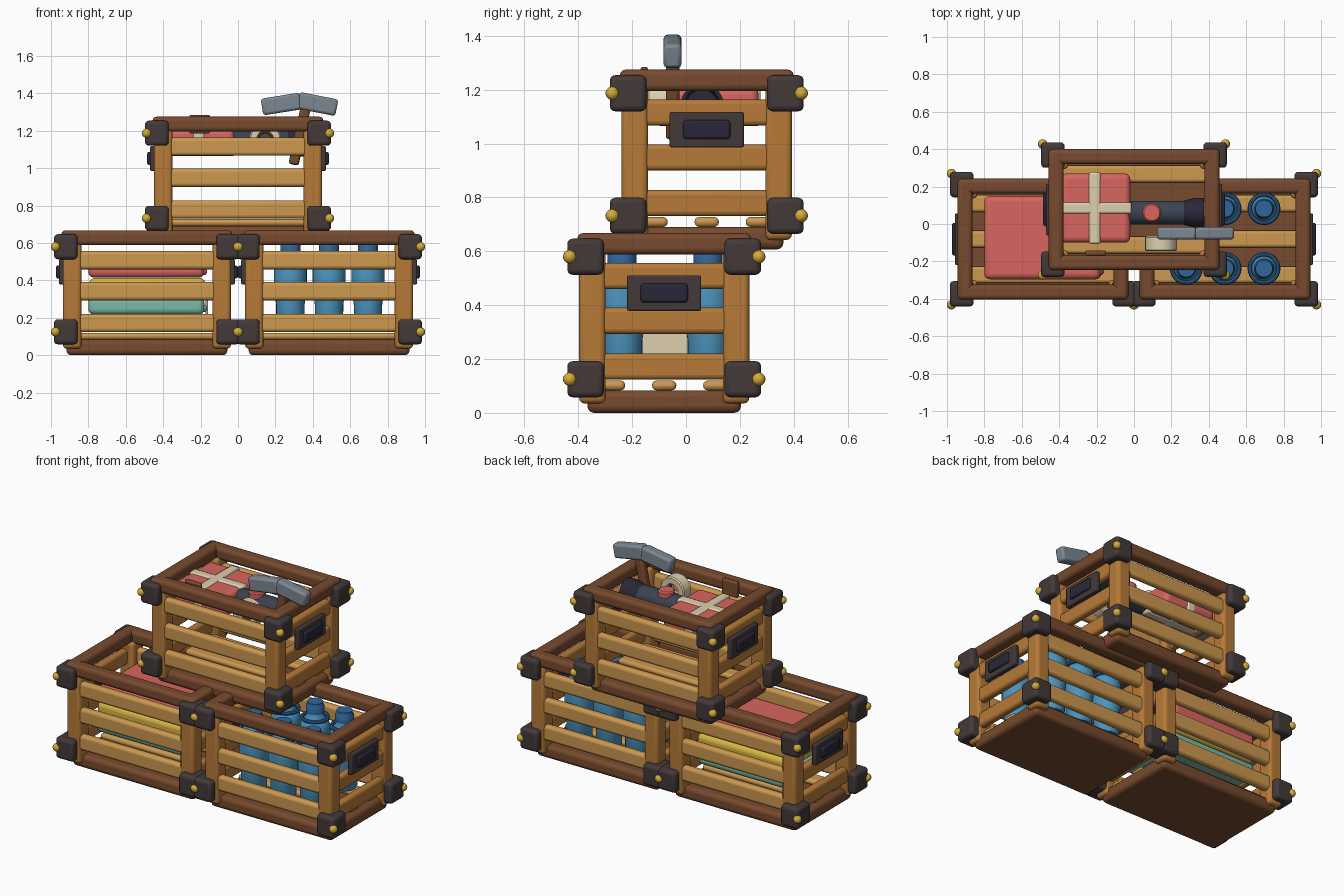
import bpy, bmesh, math
from mathutils import Vector, Matrix

if "Cube" in bpy.data.objects:
    bpy.data.objects.remove(bpy.data.objects["Cube"])


def mat(name, hexcol):
    rgb = [int(hexcol[i:i + 2], 16) / 255 for i in (0, 2, 4)]
    m = bpy.data.materials.new(name)
    m.diffuse_color = [c / 12.92 if c < 0.04 else ((c + 0.055) / 1.055) ** 2.4 for c in rgb] + [1]
    m.use_nodes = True
    m.node_tree.nodes["Principled BSDF"].inputs["Base Color"].default_value = m.diffuse_color
    return m


TAN, WOOD = mat("tan_wood", "CC9850"), mat("orange_wood", "B67A38")
BROWN, IRON = mat("dark_wood", "774A2E"), mat("iron", "433939")
BRASS, NAVY = mat("brass", "D4AC3A"), mat("navy", "292738")
RED, CREAM = mat("red", "D8655F"), mat("cream", "DDD0B0")
YELLOW, TEAL = mat("yellow", "D8B544"), mat("teal", "7DB9A8")
BLUE, DEEP = mat("blue", "4C94BE"), mat("deep_blue", "30659A")
STEEL, BODY = mat("steel", "7C8791"), mat("torch_grey", "3B4350")


def finish(bm, name, material, bevel=0, segs=2):
    me = bpy.data.meshes.new(name)
    bmesh.ops.recalc_face_normals(bm, faces=bm.faces)
    bm.to_mesh(me)
    bm.free()
    ob = bpy.data.objects.new(name, me)
    bpy.context.collection.objects.link(ob)
    me.materials.append(material)
    if bevel:
        mod = ob.modifiers.new("bevel", "BEVEL")
        mod.width, mod.segments, mod.limit_method = bevel, segs, 'ANGLE'
    bpy.ops.object.select_all(action='DESELECT')
    bpy.context.view_layer.objects.active = ob
    ob.select_set(True)
    bpy.ops.object.shade_smooth_by_angle(angle=math.radians(40))
    return ob


def box(name, c, size, material, bevel=0.01, segs=2, tilt=0):
    """Bevelled box; tilt is a rotation about y."""
    bm = bmesh.new()
    bmesh.ops.create_cube(bm, size=1)
    bmesh.ops.transform(bm, verts=bm.verts, matrix=Matrix.Diagonal((*size, 1)))
    ob = finish(bm, name, material, bevel, segs)
    ob.location, ob.rotation_euler = c, (0, tilt, 0)
    return ob


def lathe(name, c, profile, material, axis='Z', steps=28):
    """Revolve (radius, height) points, then point the axis along X, Y or Z."""
    bm = bmesh.new()
    vs = [bm.verts.new((r, 0, h)) for r, h in profile]
    es = [bm.edges.new(p) for p in zip(vs, vs[1:])]
    bmesh.ops.spin(bm, geom=vs + es, axis=(0, 0, 1), cent=(0, 0, 0), steps=steps, angle=2 * math.pi)
    bmesh.ops.remove_doubles(bm, verts=bm.verts, dist=1e-5)
    ob = finish(bm, name, material)
    ob.location = c
    ob.rotation_euler = {'X': (0, math.pi / 2, 0), 'Y': (-math.pi / 2, 0, 0), 'Z': (0, 0, 0)}[axis]
    return ob


def ring(name, c, major, minor, material, axis='Z'):
    pts = [(major + minor * math.cos(i * math.pi / 4), minor * math.sin(i * math.pi / 4)) for i in range(9)]
    return lathe(name, c, pts, material, axis)


def ball(name, c, r, material):
    bm = bmesh.new()
    bmesh.ops.create_uvsphere(bm, u_segments=16, v_segments=10, radius=r)
    ob = finish(bm, name, material)
    ob.location = c
    return ob


def crate(tag, cx, cy, cz):
    o = Vector((cx, cy, cz))

    def part(name, c, size, m, b=0.015, s=2):
        return box(f"{tag}_{name}", o + Vector(c), size, m, b, s)

    part("base", (0, 0, .042), (.86, .57, .084), BROWN, .025, 3)
    for i in (-1, 0, 1):
        part("floor_slat", (0, .19 * i, .102), (.80, .09, .036), TAN, .016, 3)
    for sx in (-1, 1):
        # rim and plank ends
        part("rim_side", (.417 * sx, 0, .628), (.08, .645, .08), BROWN, .022, 3)
        for z in (.172, .342, .508):
            part("end_slat", (.415 * sx, 0, z), (.05, .50, .097), WOOD, .018, 3)
        # label plate
        part("plate", (.455 * sx, 0, .445), (.03, .275, .132), IRON, .006)
        part("plate_inset", (.474 * sx, 0, .445), (.024, .175, .07), NAVY, .01)
        for sy in (-1, 1):
            part("post", (.400 * sx, .267 * sy, .32), (.098, .098, .57), WOOD, .02, 3)
            for z in (.125, .58):
                part("corner_cap", (.434 * sx, .292 * sy, z), (.126, .136, .134), IRON, .02, 3)
                ball(tag + "_corner_stud", o + Vector((.489 * sx, .351 * sy, z)), .025, BRASS)
    for sy in (-1, 1):
        part("rim_long", (0, .283 * sy, .628), (.91, .08, .08), BROWN, .022, 3)
        for z in (.172, .342, .508):
            part("front_slat", (0, .283 * sy, z), (.76, .05, .097), TAN, .018, 3)


crate("left_crate", -.487, -.081, 0)
crate("right_crate", .487, -.081, 0)
crate("top_crate", 0, .077, .607)

# folded cloths in the left crate
for name, z, dx, m in (("teal_cloth", .265, 0, TEAL), ("yellow_cloth", .365, .005, YELLOW), ("red_cloth", .463, 0, RED)):
    box(name, (-.49 + dx, -.073, z), (.62, .445, .096), m, .03, 4)
    box(name + "_fold", (-.19 + dx, -.073, z - .015), (.05, .40, .04), m, .018, 3)
box("cloth_band", (-.168, -.083, .29), (.014, .20, .16), CREAM, .005)

# six bottles in the right crate
for x in (.28, .487, .695):
    for y in (-.238, .082):
        lathe("bottle", (x, y, 0), [(0, .125), (.066, .125), (.075, .14), (.076, .27), (.082, .31), (.088, .36),
                                    (.088, .46), (.08, .495), (.052, .525), (.048, .56), (0, .56)], BLUE)
        lathe("bottle_cap", (x, y, 0), [(0, .55), (.054, .55), (.054, .59), (.046, .60), (.046, .615), (0, .615)], DEEP)
        ring("bottle_collar", (x, y, .515), .076, .011, DEEP)

# gift box with crossed ribbons
box("gift_box", (-.205, .085, 1.14), (.37, .37, .14), RED, .03, 4)
box("ribbon_lengthwise", (-.205, .085, 1.142), (.385, .062, .152), CREAM, .012)
box("ribbon_crosswise", (-.21, .085, 1.142), (.062, .385, .153), CREAM, .012)
box("rim_tab", (-.205, -.155, 1.235), (.11, .028, .10), BROWN, .008)

# torch
T = (0, .06, 1.143)
lathe("torch_body", T, [(0, -.03), (.058, -.03), (.064, -.02), (.064, .27), (0, .27)], BODY, 'X')
lathe("torch_head", T, [(.06, .26), (.066, .27), (.08, .33), (.08, .375), (.066, .375), (.058, .345), (0, .345)], NAVY, 'X')
lathe("torch_button", (.095, .06, 1.19), [(0, 0), (.05, 0), (.05, .03), (.042, .038), (0, .038)], RED)

# tape roll
lathe("tape_roll", (.145, -.105, 1.155), [(.045, -.04), (.078, -.04), (.085, -.033), (.085, .033), (.078, .04),
                                          (.045, .04), (.045, -.04)], CREAM, 'Y')
ring("tape_core", (.145, -.105, 1.155), .042, .012, BROWN, 'Y')

# hammer
box("hammer_handle", (.33, -.05, 1.175), (.055, .05, .32), BROWN, .014, 3, math.radians(12))
box("hammer_head_left", (.232, -.05, 1.343), (.21, .066, .09), STEEL, .014, 2, math.radians(-9))
box("hammer_head_right", (.425, -.05, 1.343), (.21, .066, .09), STEEL, .014, 2, math.radians(11))
